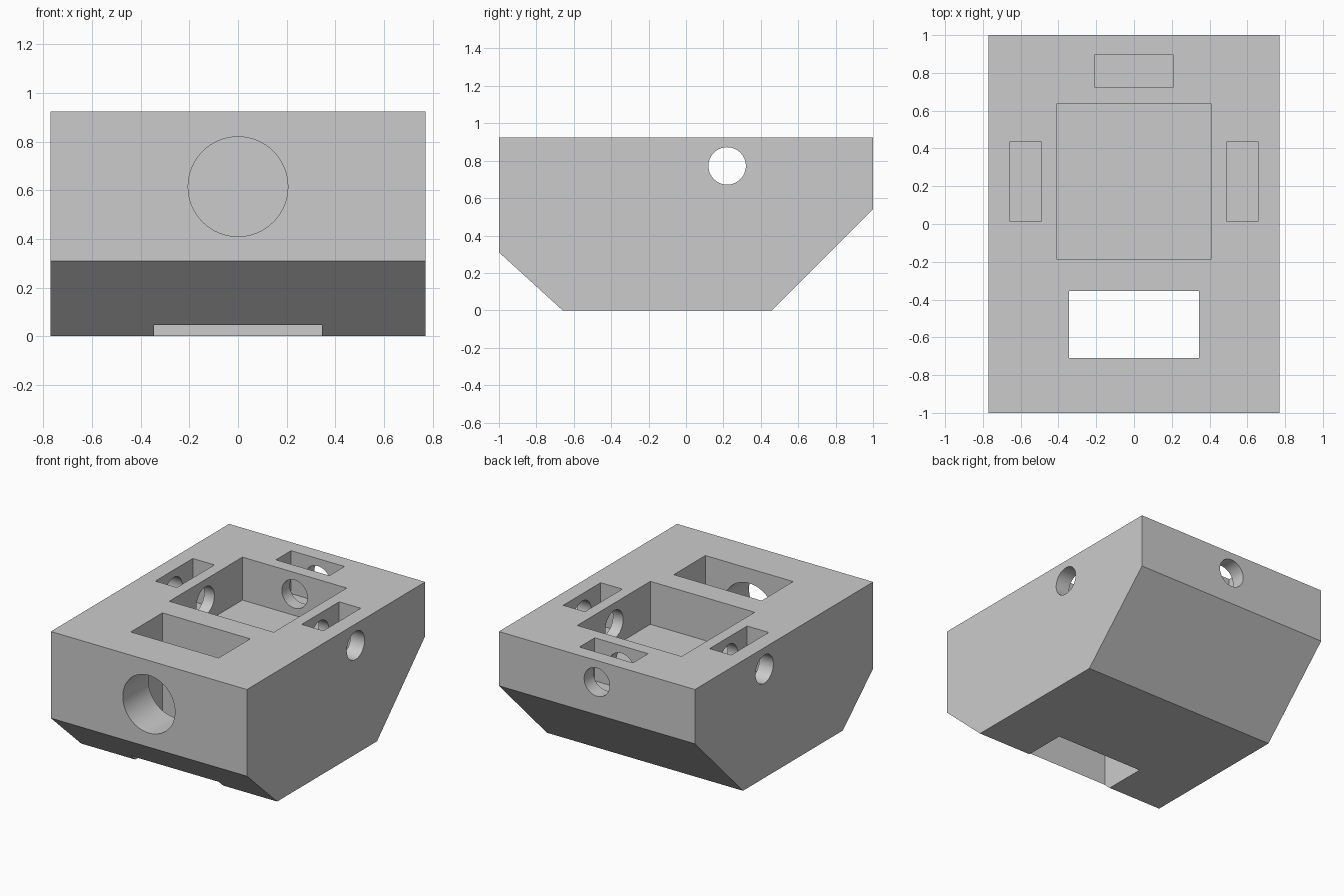
import bpy, bmesh, math
from mathutils import Matrix

default_cube = bpy.data.objects.get("Cube")
if default_cube:
    bpy.data.objects.remove(default_cube, do_unlink=True)

HALF_W, TOP = 0.77, 0.925
BORE_Z, BORE_Y = 0.772, 0.22

grey = bpy.data.materials.new("light_grey")
grey.use_nodes = True
grey.diffuse_color = (0.6, 0.6, 0.6, 1)
grey.node_tree.nodes["Principled BSDF"].inputs["Base Color"].default_value = grey.diffuse_color


def make_object(name, bm):
    bmesh.ops.recalc_face_normals(bm, faces=bm.faces)
    mesh = bpy.data.meshes.new(name)
    bm.to_mesh(mesh)
    bm.free()
    mesh.materials.append(grey)
    obj = bpy.data.objects.new(name, mesh)
    bpy.context.collection.objects.link(obj)
    return obj


def box(name, x0, x1, y0, y1, z0, z1):
    bm = bmesh.new()
    bmesh.ops.create_cube(bm, size=1)
    bmesh.ops.scale(bm, vec=(x1 - x0, y1 - y0, z1 - z0), verts=bm.verts)
    bmesh.ops.translate(bm, vec=((x0 + x1) / 2, (y0 + y1) / 2, (z0 + z1) / 2), verts=bm.verts)
    return make_object(name, bm)


def cylinder(name, radius, length, centre, axis):
    bm = bmesh.new()
    turn = Matrix.Rotation(math.pi / 2, 4, "Y" if axis == "X" else "X")
    bmesh.ops.create_cone(bm, cap_ends=True, segments=64, radius1=radius, radius2=radius,
                          depth=length, matrix=Matrix.Translation(centre) @ turn)
    return make_object(name, bm)


# Main block: side profile extruded across the width
profile = [(-1, 0.31), (-0.66, 0), (0.46, 0), (1, 0.54), (1, TOP), (-1, TOP)]
bm = bmesh.new()
face = bm.faces.new([bm.verts.new((-HALF_W, y, z)) for y, z in profile])
side = bmesh.ops.extrude_face_region(bm, geom=[face])
moved = [v for v in side["geom"] if isinstance(v, bmesh.types.BMVert)]
bmesh.ops.translate(bm, vec=(2 * HALF_W, 0, 0), verts=moved)
block = make_object("hull_block", bm)

# Pockets and the through slot
floor, above = TOP - 0.305, TOP + 0.2
cutters = [
    box("front_slot_cutter", -0.345, 0.345, -0.71, -0.355, -0.2, above),
    box("centre_pocket_cutter", -0.41, 0.41, -0.185, 0.635, floor, above),
    box("back_pocket_cutter", -0.21, 0.21, 0.725, 0.895, floor, above),
    box("left_pocket_cutter", 0.49, 0.66, 0.015, 0.435, floor, above),
    box("right_pocket_cutter", -0.66, -0.49, 0.015, 0.435, floor, above),
]

# Round bores: large front one into the slot, small ones into the pockets
cutters += [
    cylinder("front_bore_cutter", 0.205, 0.7, (0, -0.9, 0.615), "Y"),
    cylinder("back_bore_cutter", 0.1, 0.8, (0, 0.9, BORE_Z), "Y"),
    cylinder("cross_bore_cutter", 0.1, 2, (0, BORE_Y, BORE_Z), "X"),
]

for cutter in cutters:
    cut = block.modifiers.new(cutter.name, "BOOLEAN")
    cut.operation = "DIFFERENCE"
    cut.solver = "EXACT"
    cut.object = cutter
    cutter.hide_render = True

# Apply the cuts and remove the helpers
bpy.ops.object.select_all(action="DESELECT")
block.select_set(True)
bpy.context.view_layer.objects.active = block
for name in [m.name for m in block.modifiers]:
    bpy.ops.object.modifier_apply(modifier=name)
for cutter in cutters:
    bpy.data.objects.remove(cutter, do_unlink=True)
bpy.ops.object.shade_smooth_by_angle(angle=math.radians(30))
